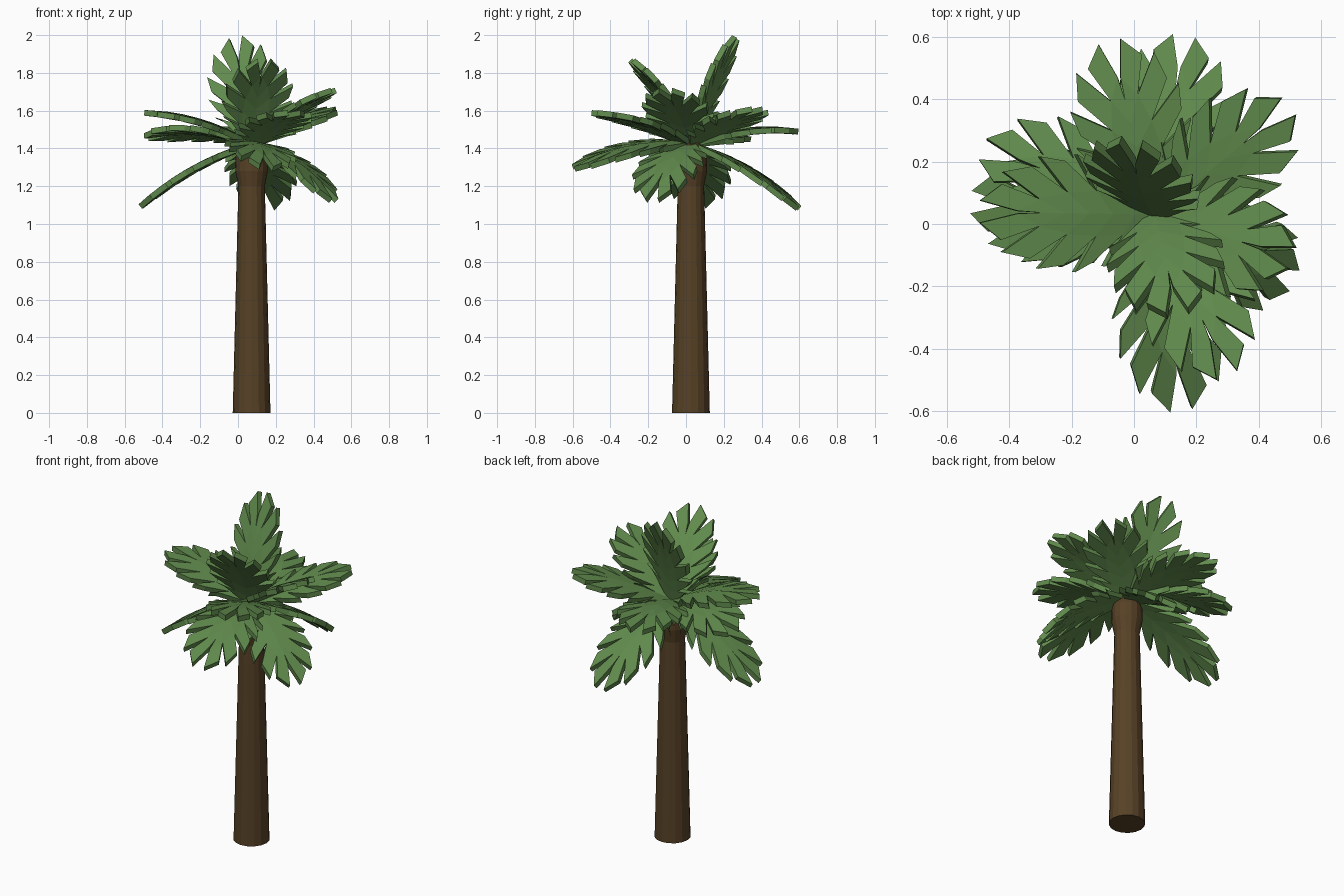
import bpy, bmesh
from math import sin, cos, pi, radians
from mathutils import Vector, Matrix

if "Cube" in bpy.data.objects:
    bpy.data.objects.remove(bpy.data.objects["Cube"])


def material(name, color):
    m = bpy.data.materials.new(name)
    m.diffuse_color = (*color, 1)
    m.use_nodes = True
    m.node_tree.nodes["Principled BSDF"].inputs["Base Color"].default_value = m.diffuse_color
    return m


def add_object(name, bm, mat):
    bmesh.ops.recalc_face_normals(bm, faces=bm.faces)
    me = bpy.data.meshes.new(name)
    bm.to_mesh(me)
    bm.free()
    me.materials.append(mat)
    ob = bpy.data.objects.new(name, me)
    bpy.context.collection.objects.link(ob)
    return ob


bark = material("bark", (0.095, 0.053, 0.019))
green = material("leaf_green", (0.12, 0.26, 0.075))

# Trunk: tapered column with a swollen crown
bm = bmesh.new()
SIDES = 16
rings = []
for r, z in [(0.1, 0), (0.07, 1.2), (0.086, 1.28), (0.084, 1.36), (0.055, 1.43)]:
    rings.append([bm.verts.new((0.072 + r * cos(2 * pi * i / SIDES),
                                0.026 + r * sin(2 * pi * i / SIDES), z)) for i in range(SIDES)])
for a, b in zip(rings, rings[1:]):
    for i in range(SIDES):
        j = (i + 1) % SIDES
        bm.faces.new((a[i], a[j], b[j], b[i]))
bm.faces.new(rings[0])
bm.faces.new(rings[-1])
add_object("trunk", bm, bark)

# Fronds: split fan leaves, each half made of lobes that widen towards the tip
LENGTH, LOBES = 0.63, 5
CROWN = Vector((0.07, 0.03, 1.42))


def outline(s, scale=1.0):
    """Point on the leaf edge; s runs over the lobes from base to tip."""
    t = s / LOBES
    phi = radians(132 - 84 * t - 44 * t * t)
    return (0.33 + 0.3 * cos(phi) * scale, 0.19 * sin(phi) * scale)


def frond(name, tip, roll=0, arch=0.045):
    chord = Vector(tip) - CROWN
    x = chord.normalized()
    y = Vector((0, 0, 1)).cross(x).normalized()
    y = Matrix.Rotation(radians(roll), 3, x) @ y
    z = x.cross(y)
    size = chord.length / LENGTH
    bm = bmesh.new()

    def vert(u, v):
        t = u / LENGTH
        h = 4 * arch * t * (1 - t) - 0.04 * abs(v)
        return bm.verts.new(CROWN + x * u * size + y * v + z * h)

    ribs = [(0.42 * k / LOBES, 0) for k in range(LOBES + 1)]
    for side in (1, -1):
        notches = []
        for k, (ru, _) in enumerate(ribs):
            ou, ov = outline(k)
            f = 0.3 if k == 0 else 0.38
            notches.append((ru + (ou - ru) * f, ov * f if k < LOBES else 0.004))
        for k in range(LOBES):
            t1 = outline(k + 0.14, 0.88)
            t2 = outline(k + 0.8, 1.0)
            n0, n1 = notches[k], notches[k + 1]
            for quad in ((ribs[k], ribs[k + 1], n1, n0), (n0, n1, t2, t1)):
                bm.faces.new([vert(u, side * v) for u, v in quad])
    bmesh.ops.remove_doubles(bm, verts=bm.verts, dist=0.0005)
    ob = add_object(name, bm, green)
    for p in ob.data.polygons:
        if p.normal.dot(z) < 0:
            p.flip()
    mod = ob.modifiers.new("thickness", 'SOLIDIFY')
    mod.thickness, mod.offset = 0.03, 0


# Each frond: tip position, roll in degrees, arch height
fronds = {
    "upright_back": ((-0.01, 0.265, 1.99), -32, 0.02),
    "upright_front": ((0.14, -0.29, 1.87), 0, 0.03),
    "raised_right": ((0.51, -0.11, 1.71), 0, 0.03),
    "raised_back_right": ((0.5, 0.38, 1.61), 0, 0.02),
    "raised_left": ((-0.5, 0.04, 1.59), 0, 0.04),
    "raised_front_right": ((0.3, -0.49, 1.59), 0, 0.03),
    "level_back": ((-0.08, 0.59, 1.49), 0, 0.04),
    "level_left": ((-0.49, 0.24, 1.46), 10, 0.045),
    "low_front": ((0.15, -0.6, 1.295), -9, 0.045),
    "drooping_back": ((0.16, 0.6, 1.08), 0, 0.04),
    "drooping_left": ((-0.52, 0.07, 1.09), 0, 0.04),
    "drooping_right": ((0.51, -0.18, 1.12), 0, 0.05),
}
for name, (tip, roll, arch) in fronds.items():
    frond("frond_" + name, tip, roll, arch)
